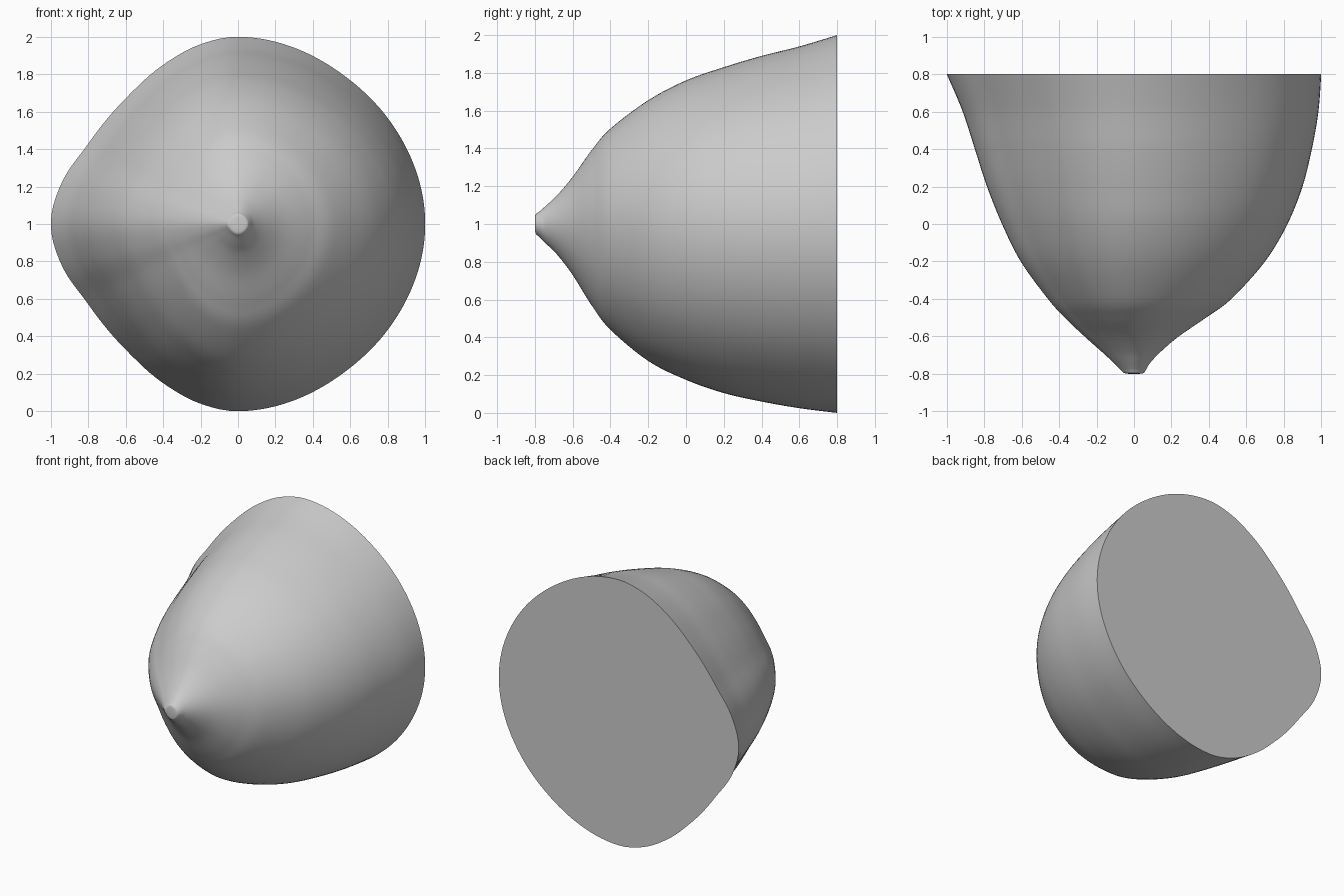
import bpy, bmesh, math

cube = bpy.data.objects.get("Cube")
if cube:
    bpy.data.objects.remove(cube, do_unlink=True)

SEGMENTS, STEPS = 128, 8

# Each row: y, then radius toward left, top, right and bottom
ROWS = [
    (-.80, .03, .03, .03, .03),
    (-.795, .052, .052, .055, .052),
    (-.775, .066, .067, .075, .07),
    (-.74, .088, .098, .11, .105),
    (-.68, .145, .155, .175, .165),
    (-.60, .24, .25, .265, .27),
    (-.50, .385, .39, .37, .43),
    (-.40, .52, .505, .46, .56),
    (-.20, .70, .655, .605, .725),
    (0, .82, .76, .705, .825),
    (.2, .90, .83, .785, .895),
    (.4, .95, .89, .85, .94),
    (.6, .985, .94, .915, .975),
    (.8, 1, 1, 1, 1),
]
# Cross-section: angle from the left side and relative radius, upper half
SECTION = [(0, 1), (35, .98), (55, .975), (90, 1), (102, .98), (115, .94),
           (132, .90), (152, .908), (167, .968), (180, 1)]


def catmull(a, b, c, d, t):
    return tuple(.5 * (2*q + (r - p)*t + (2*p - 5*q + 4*r - s)*t*t
                       + (3*q - p - 3*r + s)*t**3)
                 for p, q, r, s in zip(a, b, c, d))


def hermite(points, x):
    """Smooth curve through the points with flat ends."""
    def slope(i):
        if i in (0, len(points) - 1):
            return 0
        (x0, y0), (x1, y1) = points[i - 1], points[i + 1]
        return (y1 - y0) / (x1 - x0)
    i = max(k for k in range(len(points) - 1) if points[k][0] <= x)
    (x0, y0), (x1, y1) = points[i], points[i + 1]
    h = x1 - x0
    t = (x - x0) / h
    return (y0*(1 + 2*t)*(1 - t)**2 + y1*t*t*(3 - 2*t)
            + h*slope(i)*t*(1 - t)**2 + h*slope(i + 1)*t*t*(t - 1))


def ring(bm, row):
    y, left, top, right, bottom = row
    verts = []
    for k in range(SEGMENTS):
        a = 2 * math.pi * k / SEGMENTS
        c, s = math.cos(a), math.sin(a)
        side = left if c > 0 else right
        upright = top if s > 0 else bottom
        r = side*c*c + upright*s*s
        r *= hermite(SECTION, math.degrees(math.acos(max(-1, min(1, c)))))
        verts.append(bm.verts.new((r*c, y, 1 + r*s)))
    return verts


# Tapered body lofted from the blunt tip to the flat back
levels = []
for i in range(len(ROWS) - 1):
    a, b, c = ROWS[max(i - 1, 0)], ROWS[i], ROWS[i + 1]
    d = ROWS[min(i + 2, len(ROWS) - 1)]
    levels += [catmull(a, b, c, d, k / STEPS) for k in range(STEPS)]
levels.append(ROWS[-1])

bm = bmesh.new()
rings = [ring(bm, row) for row in levels]
for lower, upper in zip(rings, rings[1:]):
    for k in range(SEGMENTS):
        n = (k + 1) % SEGMENTS
        bm.faces.new((lower[k], lower[n], upper[n], upper[k]))
bm.faces.new(rings[0])
bm.faces.new(rings[-1])
bmesh.ops.recalc_face_normals(bm, faces=bm.faces)
mesh = bpy.data.meshes.new("tapered_body")
bm.to_mesh(mesh)
bm.free()

body = bpy.data.objects.new("tapered_body", mesh)
bpy.context.collection.objects.link(body)

# Plain grey surface
grey = bpy.data.materials.new("plain_grey")
grey.use_nodes = True
colour = (.6, .6, .6, 1)
grey.diffuse_color = colour
grey.node_tree.nodes["Principled BSDF"].inputs["Base Color"].default_value = colour
mesh.materials.append(grey)

bpy.ops.object.select_all(action='DESELECT')
body.select_set(True)
bpy.context.view_layer.objects.active = body
bpy.ops.object.shade_smooth_by_angle(angle=math.radians(40))
